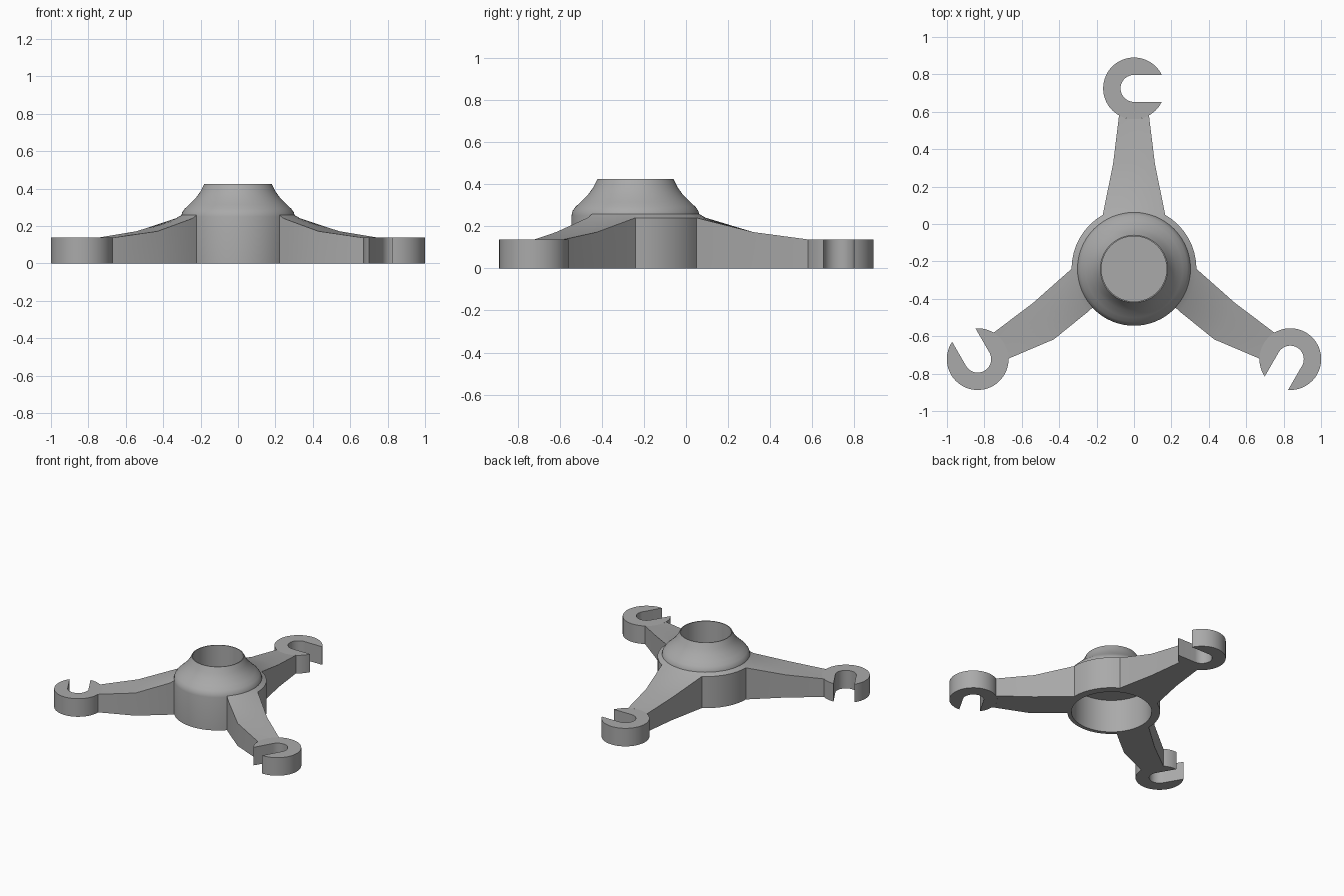
import bpy, bmesh
from math import sin, cos, radians, sqrt, pi, atan2
from mathutils import Matrix, Vector

cube = bpy.data.objects.get("Cube")
if cube:
    bpy.data.objects.remove(cube, do_unlink=True)

grey = bpy.data.materials.new("plain grey")
grey.use_nodes = True
COLOUR = (0.4, 0.4, 0.4, 1)
grey.diffuse_color = COLOUR
grey.node_tree.nodes["Principled BSDF"].inputs["Base Color"].default_value = COLOUR

HUB = Matrix.Translation((0, -0.24, 0))
REACH, HOOK_R, SLOT_R, HOOK_H = 0.965, 0.165, 0.072, 0.137
INNER, SKIRT, SKIRT_H = 0.29, 0.334, 0.24


def finish(bm, name, angle=0):
    """Turn a mesh laid out around the hub axis into an object."""
    bmesh.ops.recalc_face_normals(bm, faces=bm.faces)
    bm.transform(HUB @ Matrix.Rotation(radians(angle), 4, 'Z'))
    mesh = bpy.data.meshes.new(name)
    bm.to_mesh(mesh)
    bm.free()
    mesh.materials.append(grey)
    obj = bpy.data.objects.new(name, mesh)
    bpy.context.collection.objects.link(obj)
    bpy.ops.object.select_all(action='DESELECT')
    obj.select_set(True)
    bpy.context.view_layer.objects.active = obj
    bpy.ops.object.shade_smooth_by_angle(angle=radians(25))
    return obj


def slab(rows, name, angle):
    """Solid with a flat base whose top follows rows of points."""
    bm = bmesh.new()
    top = [[bm.verts.new(p) for p in row] for row in rows]
    low = [[bm.verts.new((p[0], p[1], 0)) for p in row] for row in rows]
    n, m = len(rows), len(rows[0])
    for layer in (top, low):
        for i in range(n - 1):
            for j in range(m - 1):
                bm.faces.new((layer[i][j], layer[i + 1][j],
                              layer[i + 1][j + 1], layer[i][j + 1]))
    rim = [(0, j) for j in range(m)] + [(i, m - 1) for i in range(1, n)]
    rim += [(n - 1, j) for j in range(m - 2, -1, -1)] + [(i, 0) for i in range(n - 2, 0, -1)]
    for (a, b), (c, d) in zip(rim, rim[1:] + rim[:1]):
        bm.faces.new((top[a][b], top[c][d], low[c][d], low[a][b]))
    return finish(bm, name, angle)


def spread(a, b, count=9):
    return [a + (b - a) * i / (count - 1) for i in range(count)]


def arc_row(radius, z, a, b):
    return [(radius * cos(radians(t)), radius * sin(radians(t)), z) for t in spread(a, b)]


def arm(name, angle, a, b):
    """Tapered arm leaving the hub between angles a and b."""
    knee = [(0.56, w, 0.172) for w in spread(-0.112, 0.112)]
    tip = [(REACH - sqrt(HOOK_R ** 2 - w * w), w, HOOK_H) for w in spread(-0.08, 0.08)]
    slab([arc_row(INNER, 0.265, a, b), arc_row(SKIRT, SKIRT_H, a, b), knee, tip], name, angle)


def hook(name, angle):
    """Open ring with a straight slot to one side of the arm."""
    gap = atan2(SLOT_R, sqrt(HOOK_R ** 2 - SLOT_R ** 2))
    outer = [(HOOK_R * cos(t), HOOK_R * sin(t)) for t in spread(gap, 2 * pi - gap, 49)]
    inner = [(SLOT_R * cos(t), SLOT_R * sin(t)) for t in spread(1.5 * pi, pi / 2, 25)]
    bm = bmesh.new()
    # The slot opens clockwise of the arm direction
    pts = [Vector((REACH + y, -x, 0)) for x, y in outer + inner]
    face = bm.faces.new([bm.verts.new(p) for p in pts])
    made = bmesh.ops.extrude_face_region(bm, geom=[face])["geom"]
    bmesh.ops.translate(bm, vec=(0, 0, HOOK_H),
                        verts=[v for v in made if isinstance(v, bmesh.types.BMVert)])
    finish(bm, name, angle)


# Three arms and hooks; the front flanks stay narrow at the hub
for name, angle, a, b in (("back", 90, -30, 30), ("right", 210, -30, 13), ("left", 330, -13, 30)):
    arm(name + "_arm", angle, a, b)
    hook(name + "_hook", angle)

# Curved skirts joining the back arm to the side arms
for name, angle in (("left_skirt", 30), ("right_skirt", 150)):
    slab([arc_row(INNER, 0.265, -30, 30), arc_row(SKIRT, SKIRT_H, -30, 30)], name, angle)

# Hollow hub with domed collar, open bottom and floored top bore
profile = [(0.276, 0), (0.304, 0), (0.304, 0.25), (0.299, 0.272), (0.285, 0.292),
           (0.26, 0.315), (0.225, 0.35), (0.2, 0.385), (0.18, 0.425),
           (0.174, 0.425), (0.174, 0.257), (0, 0.257)]
underside = [(0, 0.25), (0.276, 0.25), (0.276, 0)]
bm = bmesh.new()
verts = [bm.verts.new((r, 0, z)) for r, z in profile + underside]
edges = [bm.edges.new(pair) for pair in zip(verts, verts[1:])]
bmesh.ops.spin(bm, geom=verts + edges, axis=(0, 0, 1), cent=(0, 0, 0),
               angle=2 * pi, steps=64, use_duplicate=False)
bmesh.ops.remove_doubles(bm, verts=bm.verts, dist=0.0001)
finish(bm, "hub")
